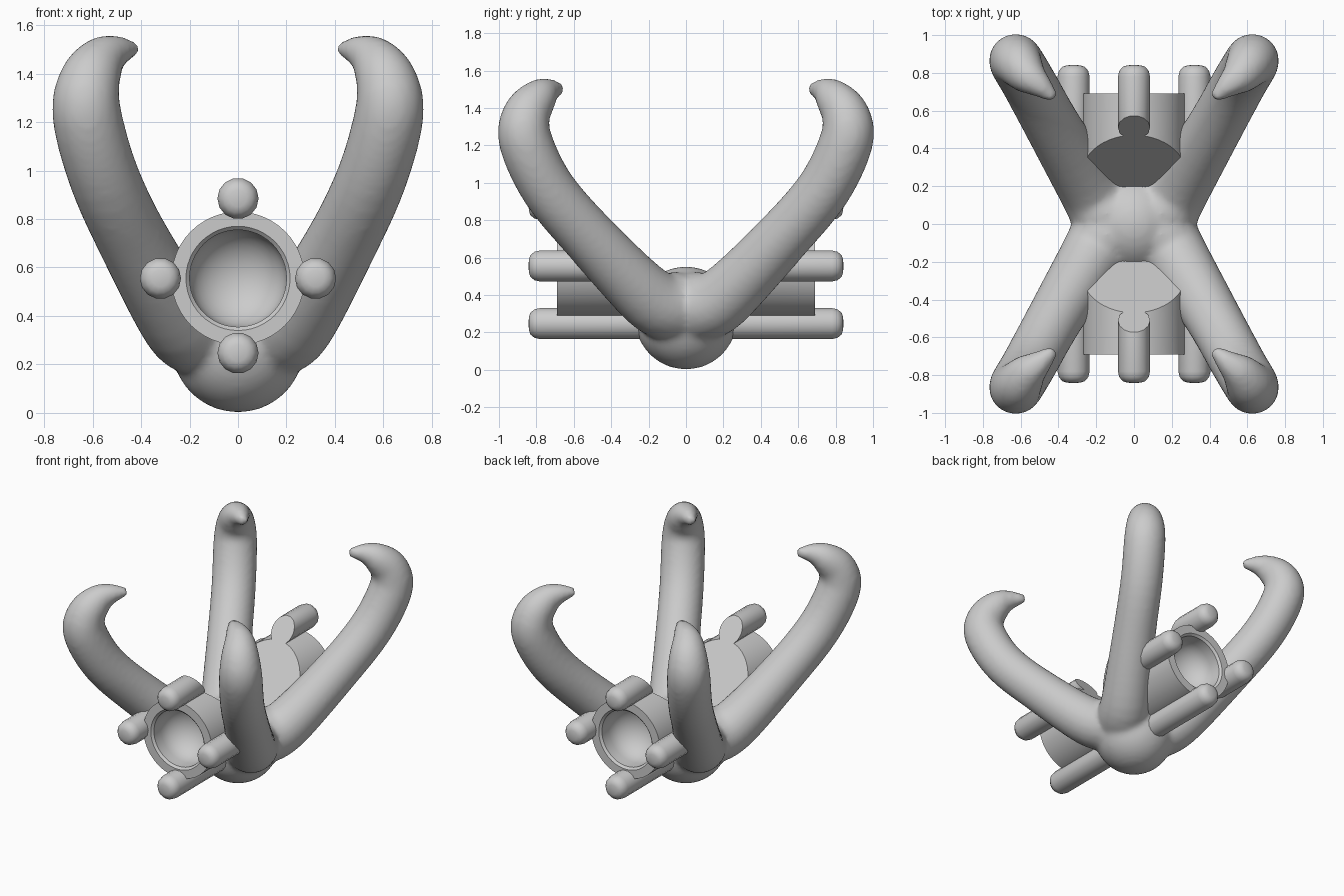
import bpy, bmesh, math
from mathutils import Vector

if "Cube" in bpy.data.objects:
    bpy.data.objects.remove(bpy.data.objects["Cube"])


def finish(name, bm):
    bmesh.ops.remove_doubles(bm, verts=bm.verts, dist=1e-5)
    bmesh.ops.recalc_face_normals(bm, faces=bm.faces)
    me = bpy.data.meshes.new(name)
    bm.to_mesh(me)
    bm.free()
    ob = bpy.data.objects.new(name, me)
    bpy.context.collection.objects.link(ob)
    bpy.context.view_layer.objects.active = ob
    for o in bpy.context.selected_objects:
        o.select_set(False)
    ob.select_set(True)
    bpy.ops.object.shade_smooth_by_angle(angle=math.radians(40))
    return ob


def lathe_y(name, profile, cx, cz, sides):
    """Turn (radius, y) points about a y axis, slant-cut the inner end, mirror to the front."""
    bm = bmesh.new()
    vs = [bm.verts.new((cx + r, y, cz)) for r, y in profile]
    es = [bm.edges.new(p) for p in zip(vs, vs[1:])]
    bmesh.ops.spin(bm, geom=vs + es, cent=(cx, 0, cz), axis=(0, 1, 0),
                   angle=2 * math.pi, steps=sides, use_duplicate=False)
    bmesh.ops.remove_doubles(bm, verts=bm.verts, dist=1e-5)
    # sloping seat between the claws
    bmesh.ops.bisect_plane(bm, geom=bm.verts[:] + bm.edges[:] + bm.faces[:],
                           plane_co=(0, 0.47, 0.83), plane_no=(0, -1.35, 1.0), clear_outer=True)
    bmesh.ops.holes_fill(bm, edges=[e for e in bm.edges if e.is_boundary], sides=0)
    ob = finish(name, bm)
    m = ob.modifiers.new("mirror", 'MIRROR')
    m.use_axis = (False, True, False)
    m.use_mirror_merge = False
    return ob


def spline(p, i, t):
    a, b, c, d = (p[max(0, min(len(p) - 1, i + k))] for k in (-1, 0, 1, 2))
    return 0.5 * (2 * b + (c - a) * t + (2 * a - 5 * b + 4 * c - d) * t * t
                  + (3 * b - a - 3 * c + d) * t ** 3)


# claws: centreline x, y, z and radius
path = [Vector(v) for v in (
    (0.02, 0.0, 0.29, 0.22), (0.14, 0.06, 0.33, 0.195), (0.24, 0.2, 0.385, 0.17),
    (0.42, 0.5, 0.69, 0.15), (0.55, 0.735, 0.965, 0.146), (0.622, 0.857, 1.22, 0.144),
    (0.615, 0.853, 1.36, 0.13), (0.565, 0.79, 1.452, 0.103),
    (0.5, 0.735, 1.492, 0.068), (0.42, 0.665, 1.502, 0.027))]
pts = [spline(path, i, k / 5) for i in range(len(path) - 1) for k in range(5)] + [path[-1]]
side = Vector((0.82, -0.57, 0))
bm = bmesh.new()
N = 20
for sx in (1, -1):
    for sy in (1, -1):
        rings = []
        for i, p in enumerate(pts):
            t = (pts[min(i + 1, len(pts) - 1)] - pts[max(i - 1, 0)]).to_3d().normalized()
            u = (side - t * side.dot(t)).normalized()
            w = t.cross(u)
            ring = []
            for k in range(N):
                a = 2 * math.pi * k / N
                c = p.to_3d() + (u * math.cos(a) + w * math.sin(a)) * p.w
                ring.append(bm.verts.new((c.x * sx, c.y * sy, c.z)))
            rings.append(ring)
        for r0, r1 in zip(rings, rings[1:]):
            for k in range(N):
                bm.faces.new((r0[k], r0[(k + 1) % N], r1[(k + 1) % N], r1[k]))
        bm.faces.new(rings[0])
        bm.faces.new(rings[-1])
# rounded hub under the claws
hub = bmesh.ops.create_uvsphere(bm, u_segments=32, v_segments=20, radius=0.275)
bmesh.ops.translate(bm, verts=hub["verts"], vec=(0, 0, 0.277))
claws = finish("claws", bm)
m = claws.modifiers.new("blend", 'REMESH')
m.mode = 'VOXEL'
m.voxel_size = 0.018
m.use_smooth_shade = True
s = claws.modifiers.new("soften", 'SMOOTH')
s.factor = 0.5
s.iterations = 8

# cup-ended tubes, front and back
bowl = [(0.2 * math.cos(a), 0.6 - 0.17 * math.sin(a))
        for a in (math.pi / 2 * k / 8 for k in range(9))]
lathe_y("tube", [(0, 0.1), (0.275, 0.1), (0.275, 0.69), (0.215, 0.69), (0.2, 0.675)] + bowl,
        0, 0.555, 48)

# round-ended pegs around each tube
for name, cx, cz, start in (("top_peg", 0, 0.885, 0.4), ("bottom_peg", 0, 0.247, 0.1),
                            ("right_peg", 0.32, 0.555, 0.36), ("left_peg", -0.32, 0.555, 0.36)):
    lathe_y(name, [(0, start), (0.085, start), (0.085, 0.78), (0.078, 0.81),
                   (0.06, 0.832), (0.035, 0.84), (0, 0.842)], cx, cz, 14)
